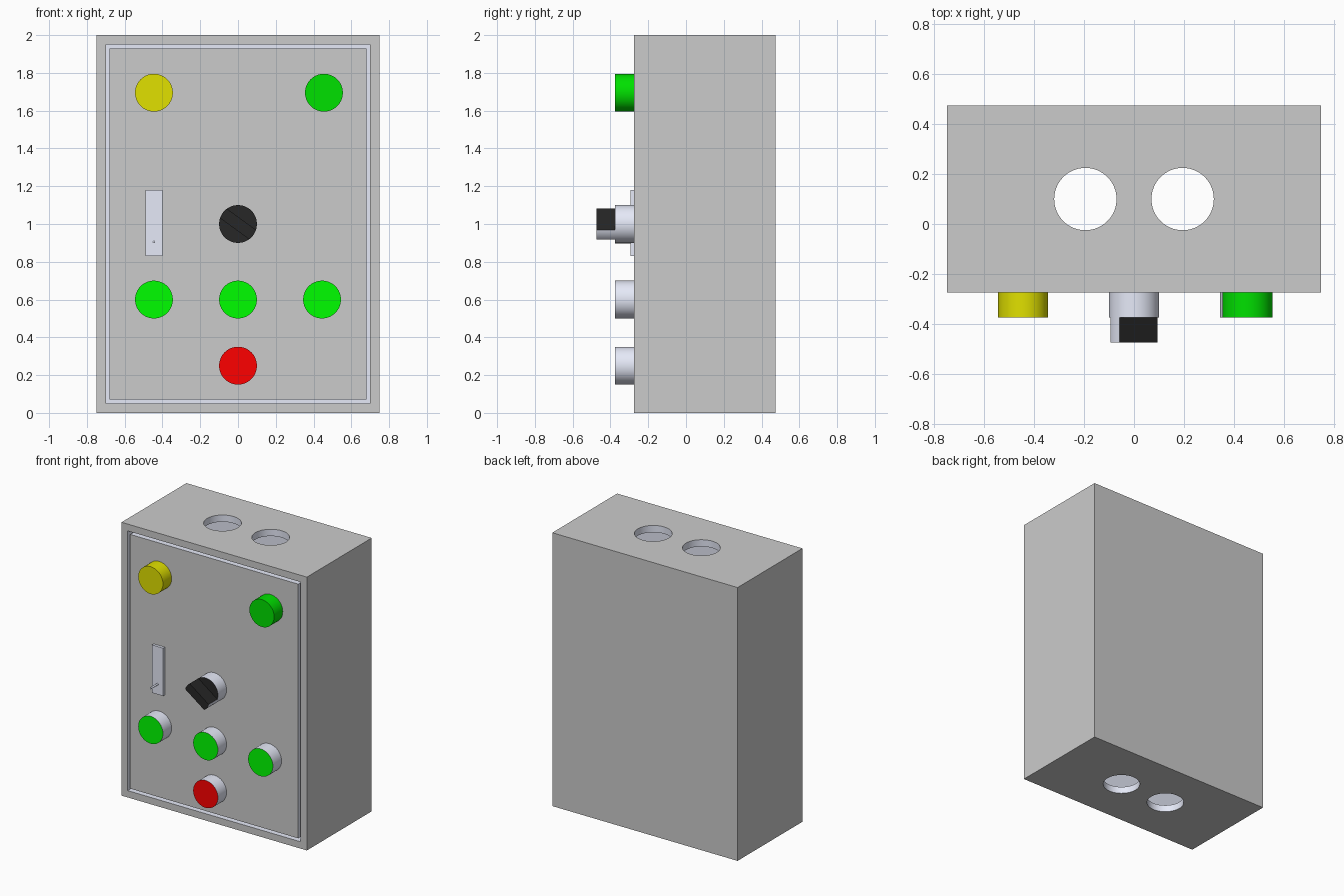
import bpy, bmesh, math
from mathutils import Matrix, Vector

if "Cube" in bpy.data.objects:
    bpy.data.objects.remove(bpy.data.objects["Cube"])

FRONT, BACK = -0.275, 0.475      # cabinet depth range


def material(name, r, g, b):
    m = bpy.data.materials.new(name)
    m.diffuse_color = (r, g, b, 1)
    m.use_nodes = True
    m.node_tree.nodes["Principled BSDF"].inputs["Base Color"].default_value = m.diffuse_color
    return m


PLAIN = material("plain", 0.79, 0.82, 0.94)
GREY = material("grey", 0.8, 0.8, 0.8)
YELLOW = material("yellow", 0.75, 0.75, 0)
DARK_GREEN = material("dark_green", 0, 0.75, 0)
GREEN = material("green", 0, 1, 0)
RED = material("red", 1, 0, 0)
BLACK = material("black", 0.02, 0.02, 0.02)


def finish(name, bm, mats=()):
    bmesh.ops.recalc_face_normals(bm, faces=bm.faces[:])
    me = bpy.data.meshes.new(name)
    bm.to_mesh(me)
    bm.free()
    ob = bpy.data.objects.new(name, me)
    bpy.context.collection.objects.link(ob)
    for m in mats:
        me.materials.append(m)
    return ob


def box(name, lo, hi, mats=()):
    lo, hi = Vector(lo), Vector(hi)
    bm = bmesh.new()
    bmesh.ops.create_cube(bm, size=1, matrix=Matrix.Translation((lo + hi) / 2)
                          @ Matrix.Diagonal((*(hi - lo), 1)))
    return finish(name, bm, mats)


def paint(ob, index, test):
    for p in ob.data.polygons:
        p.material_index = index if test(p) else 0


def smooth(ob):
    bpy.ops.object.select_all(action='DESELECT')
    ob.select_set(True)
    bpy.context.view_layer.objects.active = ob
    bpy.ops.object.shade_smooth_by_angle(angle=math.radians(30))


def round_part(name, x, z, r, y0, y1, mats, segments=64):
    """Cylinder along y; with two materials the second colours the front cap."""
    bm = bmesh.new()
    bmesh.ops.create_cone(bm, cap_ends=True, segments=segments, radius1=r, radius2=r,
                          depth=y1 - y0, matrix=Matrix.Translation((x, (y0 + y1) / 2, z))
                          @ Matrix.Rotation(math.pi / 2, 4, 'X'))
    ob = finish(name, bm, mats)
    if len(mats) > 1:
        paint(ob, 1, lambda p: p.normal.y < -0.9)
    smooth(ob)
    return ob


def cut(ob, cutter):
    cutter.hide_render = True
    mod = ob.modifiers.new("cut", 'BOOLEAN')
    mod.operation, mod.solver, mod.object = 'DIFFERENCE', 'EXACT', cutter
    bpy.context.view_layer.objects.active = ob
    bpy.ops.object.modifier_apply(modifier=mod.name)
    bpy.data.objects.remove(cutter)


# Hollow cabinet, open at the front, with cable holes in top and bottom
cabinet = box("cabinet", (-0.75, FRONT, 0), (0.75, BACK, 2))
cut(cabinet, box("cavity_cutter", (-0.7, FRONT - 0.1, 0.05), (0.7, BACK - 0.05, 1.95)))
for x in (-0.195, 0.195):
    bm = bmesh.new()
    bmesh.ops.create_cone(bm, cap_ends=True, segments=64, radius1=0.125, radius2=0.125,
                          depth=2.4, matrix=Matrix.Translation((x, 0.1, 1)))
    cut(cabinet, finish("hole_cutter", bm))
cabinet.data.materials.clear()
for m in (PLAIN, GREY):
    cabinet.data.materials.append(m)


def is_outside(p):
    c, n = p.center, p.normal
    return (abs(n.x) > 0.9 and abs(c.x) > 0.74 or abs(n.y) > 0.9 and (c.y < FRONT + 0.01 or c.y > BACK - 0.01)
            or abs(n.z) > 0.9 and abs(c.z - 1) > 0.99)


paint(cabinet, 1, is_outside)
smooth(cabinet)

# Door inset in the opening with a narrow gap all round
door = box("door", (-0.68, FRONT, 0.07), (0.68, FRONT + 0.05, 1.93), (PLAIN, GREY))
paint(door, 1, lambda p: p.normal.y < -0.9)

# Signal lamps and push buttons
for name, x, z, mats in (
        ("yellow_lamp", -0.445, 1.695, (YELLOW,)),
        ("green_lamp", 0.455, 1.695, (DARK_GREEN,)),
        ("left_button", -0.445, 0.6, (PLAIN, GREEN)),
        ("middle_button", 0, 0.6, (PLAIN, GREEN)),
        ("right_button", 0.445, 0.6, (PLAIN, GREEN)),
        ("stop_button", 0, 0.25, (PLAIN, RED)),
        ("selector_base", 0, 1.0, (PLAIN, BLACK))):
    round_part(name, x, z, 0.1, FRONT - 0.1, FRONT, mats)

# Selector grip: diagonal bar with rounded ends, cut from the same circle
arc = [math.radians(a) for s in (126, 306) for a in range(s, s + 37, 6)]
bm = bmesh.new()
face = bm.faces.new([bm.verts.new((0.1 * math.cos(a), FRONT - 0.2, 1 + 0.1 * math.sin(a))) for a in arc])
ext = bmesh.ops.extrude_face_region(bm, geom=[face], use_keep_orig=True)
bmesh.ops.translate(bm, vec=(0, 0.1, 0), verts=[v for v in ext["geom"] if isinstance(v, bmesh.types.BMVert)])
grip = finish("selector_grip", bm, (PLAIN, BLACK))
paint(grip, 1, lambda p: abs(p.normal.y) > 0.9 or p.area > 0.01)
smooth(grip)

# Door latch plate with its pin
box("latch_plate", (-0.49, FRONT - 0.02, 0.83), (-0.4, FRONT, 1.18), (PLAIN,))
round_part("latch_pin", -0.445, 0.905, 0.007, FRONT - 0.1, FRONT - 0.02, (PLAIN,), 24)
